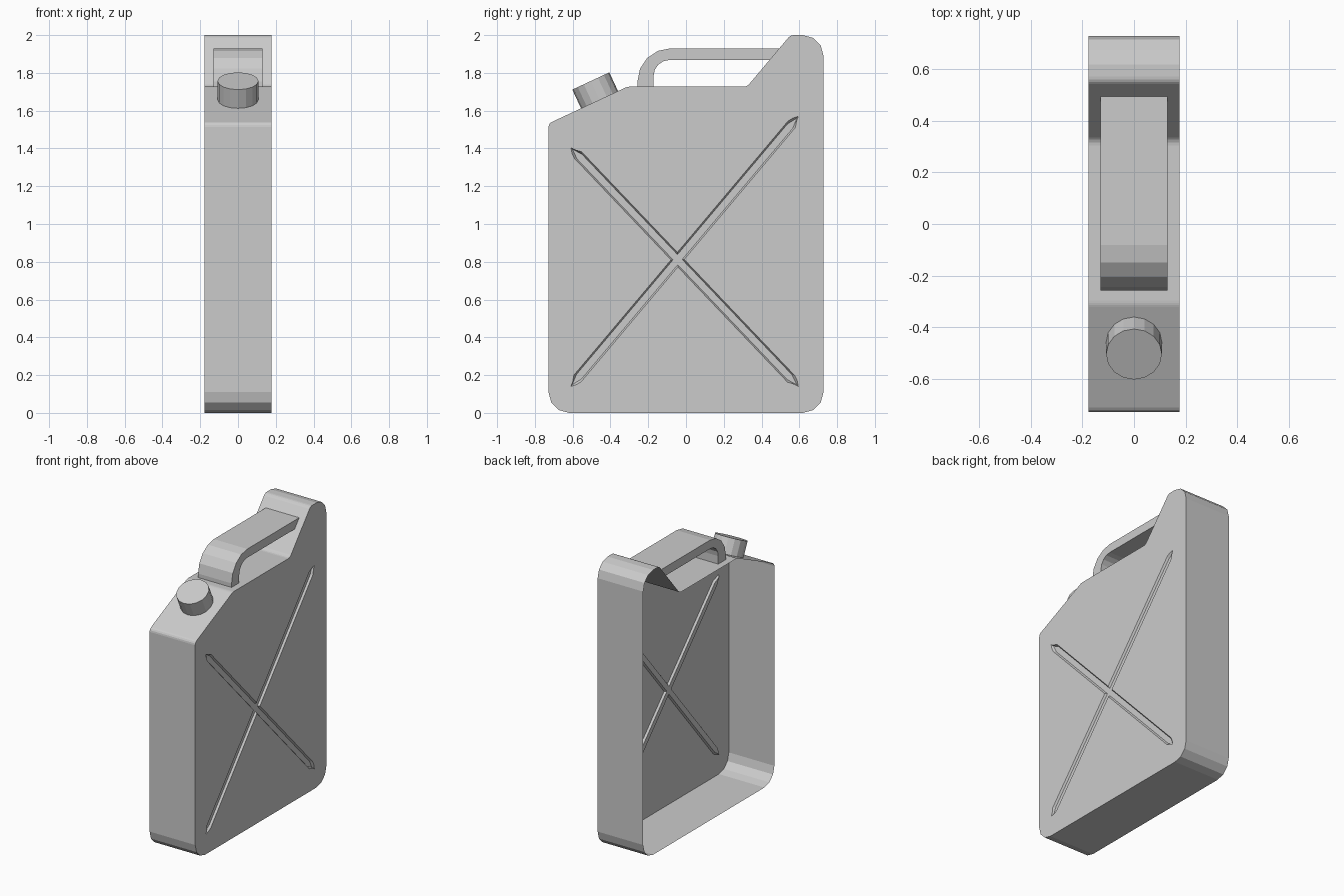
import bpy, bmesh, math
from mathutils import Vector

if "Cube" in bpy.data.objects:
    bpy.data.objects.remove(bpy.data.objects["Cube"])

HALF_W = 0.177      # half width of the can
GROOVE = 0.014      # groove depth

grey = bpy.data.materials.new("plain grey")
grey.diffuse_color = (0.6, 0.6, 0.6, 1)
grey.use_nodes = True
grey.node_tree.nodes["Principled BSDF"].inputs["Base Color"].default_value = grey.diffuse_color


def make_object(name, bm):
    bmesh.ops.recalc_face_normals(bm, faces=bm.faces)
    mesh = bpy.data.meshes.new(name)
    bm.to_mesh(mesh)
    bm.free()
    mesh.materials.append(grey)
    ob = bpy.data.objects.new(name, mesh)
    bpy.context.collection.objects.link(ob)
    return ob


def loft(name, left, x0, right, x1):
    """Solid between two matching (y, z) outlines at x0 and x1."""
    bm = bmesh.new()
    a = [bm.verts.new((x0, y, z)) for y, z in left]
    b = [bm.verts.new((x1, y, z)) for y, z in right]
    bm.faces.new(a)
    bm.faces.new(b)
    n = len(a)
    for i in range(n):
        j = (i + 1) % n
        bm.faces.new((a[i], a[j], b[j], b[i]))
    return make_object(name, bm)


def rounded(corners, segs=3):
    """Fillet each (y, z, radius) corner of a closed outline."""
    out = []
    n = len(corners)
    for i, (y, z, r) in enumerate(corners):
        p = Vector((y, z))
        u = (Vector(corners[i - 1][:2]) - p).normalized()
        v = (Vector(corners[(i + 1) % n][:2]) - p).normalized()
        half = math.acos(max(-1, min(1, u.dot(v)))) / 2
        c = p + (u + v).normalized() * (r / math.sin(half))
        t = r / math.tan(half)
        s, e = p + u * t - c, p + v * t - c
        total = math.pi - 2 * half
        for k in range(segs + 1):
            f = k / segs
            q = (s * math.sin((1 - f) * total) + e * math.sin(f * total)) / math.sin(total)
            out.append(tuple(c + q))
    return out


def arm(p, q, inset):
    """Pointed strip outline from tip p to tip q."""
    p, q = Vector(p), Vector(q)
    d = (q - p).normalized()
    s = Vector((-d.y, d.x)) * (0.026 - inset)
    p, q = p + d * inset * 1.5, q - d * inset * 1.5
    a, b = p + d * 0.055, q - d * 0.055
    return [p, a - s, b - s, q, b + s, a + s]


# can body
outline = rounded([
    (-0.728, 0, 0.11), (0.728, 0, 0.11), (0.728, 2, 0.11), (0.553, 2, 0.04),
    (0.323, 1.727, 0.04), (-0.31, 1.727, 0.06), (-0.728, 1.532, 0.03)])
body = loft("can_body", outline, -HALF_W, outline, HALF_W)

# crossed grooves in the right side, with sloping walls
tips = [((-0.61, 0.14), (0.595, 1.57)), ((-0.61, 1.405), (0.595, 0.14))]
for i, (p, q) in enumerate(tips):
    cutter = loft(f"groove_cutter_{i}", arm(p, q, 0.008), HALF_W - GROOVE,
                  arm(p, q, -0.008), HALF_W + GROOVE)
    cutter.hide_render = True
    cutter.hide_viewport = False
    m = body.modifiers.new("groove", 'BOOLEAN')
    m.operation = 'DIFFERENCE'
    m.solver = 'EXACT'
    m.object = cutter

# bake the grooves, then leave the left side open
bpy.context.view_layer.update()
dg = bpy.context.evaluated_depsgraph_get()
bm = bmesh.new()
bm.from_mesh(bpy.data.meshes.new_from_object(body.evaluated_get(dg)))
open_side = [f for f in bm.faces if all(v.co.x < -HALF_W + 1e-3 for v in f.verts)]
bmesh.ops.delete(bm, geom=open_side, context='FACES_ONLY')
body.modifiers.clear()
bm.to_mesh(body.data)
bm.free()
for ob in [o for o in bpy.data.objects if "cutter" in o.name]:
    bpy.data.objects.remove(ob)


# carrying handle: arched at the front, running into the raised back
def arc(cy, cz, r, segs=4):
    return [(cy - r * math.cos(k * math.pi / 2 / segs),
             cz + r * math.sin(k * math.pi / 2 / segs)) for k in range(segs + 1)]


handle_outline = ([(-0.257, 1.727)] + arc(-0.082, 1.755, 0.175)
                  + [(0.494, 1.93), (0.443, 1.869)]
                  + arc(-0.086, 1.783, 0.086)[::-1] + [(-0.172, 1.727)])
loft("handle", handle_outline, -0.13, handle_outline, 0.13)

# filler cap, square to the sloping shoulder
axis = Vector((0, -0.423, 0.906)).normalized()
bm = bmesh.new()
bmesh.ops.create_cone(bm, cap_ends=True, segments=16, radius1=0.108,
                      radius2=0.108, depth=0.115)
cap = make_object("filler_cap", bm)
cap.rotation_euler = axis.to_track_quat('Z', 'Y').to_euler()
cap.location = Vector((0, -0.504, 1.757)) - axis * 0.0575
